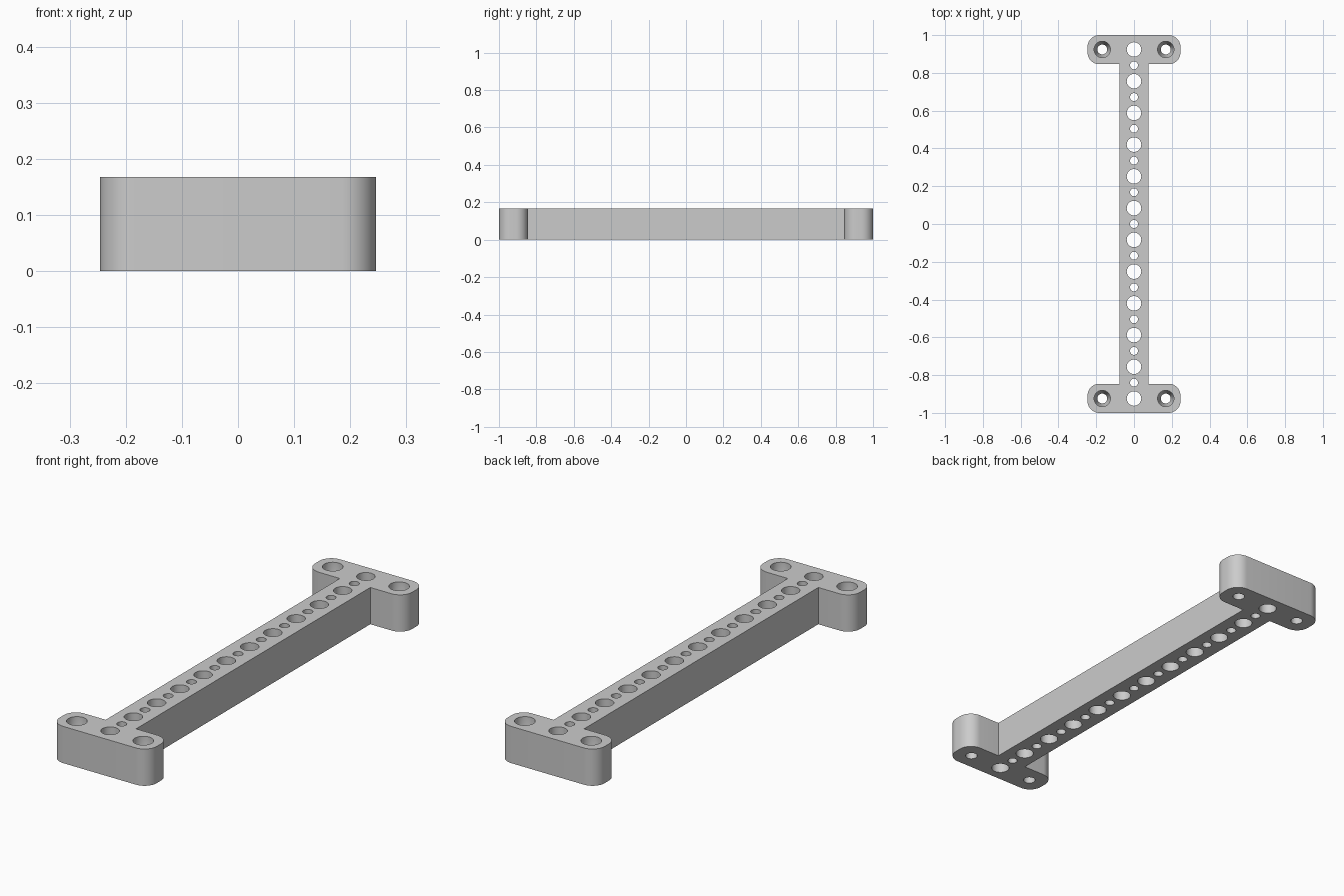
import bpy, bmesh, math

if "Cube" in bpy.data.objects:
    bpy.data.objects.remove(bpy.data.objects["Cube"])

HEIGHT = 0.168
PITCH = 0.168
BAR = 0.077
END_X, END_Y, INNER_Y = 0.246, 1.0, 0.846
CORNER = 0.062
ROW_Y = PITCH * 5.5

grey = bpy.data.materials.new("light_grey")
grey.use_nodes = True
colour = (0.6, 0.6, 0.6, 1)
grey.diffuse_color = colour
grey.node_tree.nodes["Principled BSDF"].inputs["Base Color"].default_value = colour


def make_object(name, bm):
    bmesh.ops.recalc_face_normals(bm, faces=bm.faces)
    mesh = bpy.data.meshes.new(name)
    bm.to_mesh(mesh)
    bm.free()
    mesh.materials.append(grey)
    obj = bpy.data.objects.new(name, mesh)
    bpy.context.collection.objects.link(obj)
    return obj


def arc(cx, cy, start, steps=10):
    """Quarter turn of a rounded corner."""
    angles = [start + math.pi / 2 * i / steps for i in range(steps + 1)]
    return [(cx + CORNER * math.cos(a), cy + CORNER * math.sin(a)) for a in angles]


def add_turned(bm, x, y, rings, sides=40):
    """Closed round plug through the given (radius, z) rings."""
    loops = []
    for r, z in rings:
        loops.append([bm.verts.new((x + r * math.cos(math.tau * i / sides),
                                    y + r * math.sin(math.tau * i / sides), z))
                      for i in range(sides)])
    for low, high in zip(loops, loops[1:]):
        for i in range(sides):
            j = (i + 1) % sides
            bm.faces.new((low[i], low[j], high[j], high[i]))
    bm.faces.new(loops[0][::-1])
    bm.faces.new(loops[-1])


# I-shaped body: quarter outline, turned half round for the other end
cx = END_X - CORNER
half = [(BAR, INNER_Y)]
half += arc(cx, INNER_Y + CORNER, -math.pi / 2)
half += arc(cx, END_Y - CORNER, 0)
half += arc(-cx, END_Y - CORNER, math.pi / 2)
half += arc(-cx, INNER_Y + CORNER, math.pi)
half += [(-BAR, INNER_Y)]
outline = half + [(-x, -y) for x, y in half]

bm = bmesh.new()
base = bm.faces.new([bm.verts.new((x, y, 0)) for x, y in outline])
top = bmesh.ops.extrude_face_region(bm, geom=[base])["geom"]
bmesh.ops.translate(bm, vec=(0, 0, HEIGHT),
                    verts=[v for v in top if isinstance(v, bmesh.types.BMVert)])
body = make_object("spacer_bar", bm)

# Hole cutters: alternating large and small row, tapered corner screw holes
bm = bmesh.new()
below, above = -0.02, HEIGHT + 0.02
for i in range(12):
    add_turned(bm, 0, i * PITCH - ROW_Y, [(0.0385, below), (0.0385, above)])
for i in range(-5, 6):
    add_turned(bm, 0, i * PITCH, [(0.021, below), (0.021, above)])
for x in (-PITCH, PITCH):
    for y in (-ROW_Y, ROW_Y):
        add_turned(bm, x, y, [(0.026, below), (0.026, 0.05),
                              (0.043, 0.09), (0.043, above)])
cutter = make_object("hole_cutter", bm)
cutter.hide_render = True

cut = body.modifiers.new("holes", 'BOOLEAN')
cut.operation = 'DIFFERENCE'
cut.solver = 'EXACT'
cut.object = cutter

bpy.ops.object.select_all(action='DESELECT')
body.select_set(True)
bpy.context.view_layer.objects.active = body
bpy.ops.object.modifier_apply(modifier=cut.name)
bpy.data.objects.remove(cutter)
bpy.ops.object.shade_smooth_by_angle(angle=math.radians(30))
